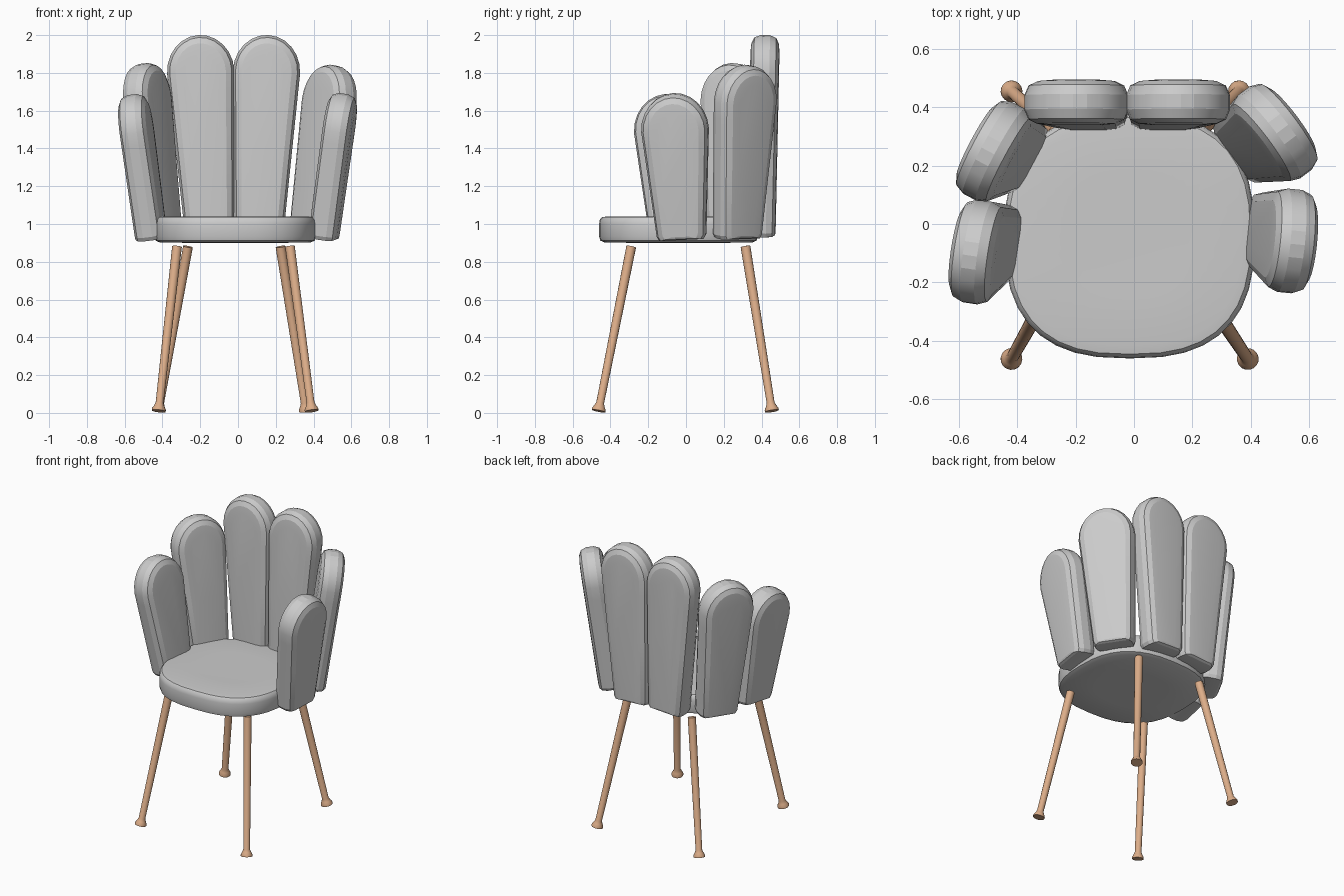
import bpy, bmesh
from math import sin, cos, pi, radians
from mathutils import Vector, Matrix

if "Cube" in bpy.data.objects:
    bpy.data.objects.remove(bpy.data.objects["Cube"])


def loft(name, rings, smooth_angle=None, mat=None):
    """Skin a stack of equal-length closed rings and cap both ends."""
    bm = bmesh.new()
    loops = [[bm.verts.new(p) for p in ring] for ring in rings]
    for a, b in zip(loops, loops[1:]):
        for i in range(len(a)):
            j = (i + 1) % len(a)
            bm.faces.new((a[i], a[j], b[j], b[i]))
    bm.faces.new(loops[0][::-1])
    bm.faces.new(loops[-1])
    bmesh.ops.recalc_face_normals(bm, faces=bm.faces)
    mesh = bpy.data.meshes.new(name)
    bm.to_mesh(mesh)
    bm.free()
    obj = bpy.data.objects.new(name, mesh)
    bpy.context.collection.objects.link(obj)
    if mat:
        mesh.materials.append(mat)
    if smooth_angle:
        bpy.ops.object.select_all(action='DESELECT')
        obj.select_set(True)
        bpy.context.view_layer.objects.active = obj
        bpy.ops.object.shade_smooth_by_angle(angle=radians(smooth_angle))
    return obj


# Seat: rounded superellipse cushion
def seat_ring(s, z, n=36, e=2 / 2.6):
    pts = []
    for i in range(n):
        c, d = cos(2 * pi * i / n), sin(2 * pi * i / n)
        x = abs(c) ** e * (1 if c > 0 else -1)
        y = abs(d) ** e * (1 if d > 0 else -1)
        pts.append((-0.015 + 0.428 * s * x, -0.04 + 0.42 * s * y, z))
    return pts


seat_profile = [(0.5, 0.90), (0.93, 0.902), (0.985, 0.912), (1, 0.935), (1, 1.0),
                (0.992, 1.022), (0.965, 1.036), (0.9, 1.04), (0.5, 1.038)]
loft("seat", [seat_ring(s, z) for s, z in seat_profile], 40)


# Petal pads: tapered panel with an arched top, edges rounded in depth
def pad_outline(h, inset, arc=12):
    wb, wt = 0.13 - inset * 0.8, 0.178 - inset
    vb, va = inset * 0.25, h - 0.195
    side = [(wb - 0.012, vb), (wb, vb + 0.02)]
    side += [(wb + (wt - wb) * f, vb + 0.02 + (va - vb - 0.02) * f) for f in (0.5, 0.88)]
    top = [(wt * cos(pi * i / arc), va + (0.195 - inset) * sin(pi * i / arc))
           for i in range(arc + 1)]
    return side + top + [(-u, v) for u, v in reversed(side)]


def pad(name, bottom, top, width_dir):
    b, t = Vector(bottom), Vector(top)
    up = (t - b).normalized()
    w = Vector((*width_dir, 0))
    w = (w - up * w.dot(up)).normalized()
    n = w.cross(up)
    h = (t - b).length
    half = [(0.077, 0.09), (0.073, 0.045), (0.058, 0.014), (0.025, 0.0)]
    layers = half + [(-d, i) for d, i in reversed(half)]
    loft(name, [[b + w * u + up * v + n * d for u, v in pad_outline(h, i)]
                for d, i in layers], 16)


pad("left_back_pad", (-0.15, 0.397, 0.935), (-0.208, 0.42, 2.0), (1, 0))
pad("right_back_pad", (0.11, 0.397, 0.935), (0.16, 0.42, 2.0), (1, 0))
pad("left_rear_side_pad", (-0.40, 0.245, 0.925), (-0.50, 0.25, 1.85), (0.47, 0.88))
pad("right_rear_side_pad", (0.385, 0.27, 0.925), (0.508, 0.325, 1.84), (0.60, -0.80))
pad("left_arm_pad", (-0.458, -0.06, 0.92), (-0.562, -0.108, 1.685), (0.15, 0.99))
pad("right_arm_pad", (0.452, -0.022, 0.92), (0.56, -0.07, 1.69), (0.10, 0.99))

# Legs: splayed tapered rods with a flared foot
wood = bpy.data.materials.new("wood")
wood.diffuse_color = (0.72, 0.42, 0.25, 1)
wood.use_nodes = True
wood.node_tree.nodes["Principled BSDF"].inputs["Base Color"].default_value = wood.diffuse_color
leg_profile = [(0.0, 0.037), (0.012, 0.037), (0.03, 0.028), (0.05, 0.021), (1.0, 0.026)]


def leg(name, foot, top, n=16):
    f, t = Vector(foot), Vector(top)
    axis = t - f
    m = Matrix.Translation(f) @ axis.to_track_quat('Z', 'Y').to_matrix().to_4x4()
    rings = [[m @ Vector((r * cos(2 * pi * i / n), r * sin(2 * pi * i / n), s * axis.length))
              for i in range(n)] for s, r in leg_profile]
    loft(name, rings, 40, wood)


leg("front_left_leg", (-0.42, -0.463, 0.01), (-0.323, -0.29, 0.88))
leg("front_right_leg", (0.39, -0.463, 0.01), (0.275, -0.29, 0.88))
leg("back_left_leg", (-0.42, 0.455, 0.01), (-0.265, 0.315, 0.88))
leg("back_right_leg", (0.36, 0.455, 0.01), (0.225, 0.315, 0.88))
